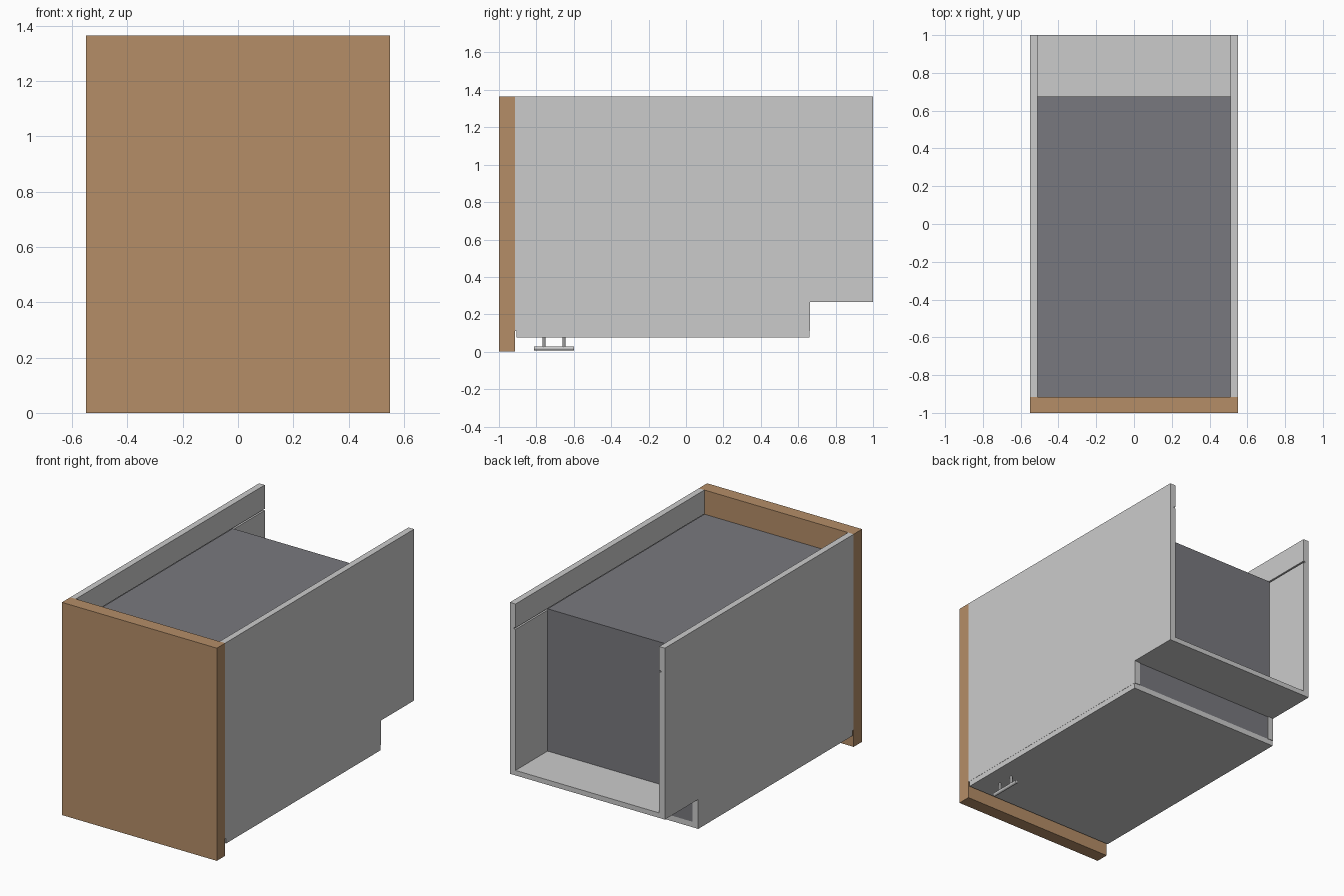
import bpy, bmesh
from mathutils import Vector

if "Cube" in bpy.data.objects:
    bpy.data.objects.remove(bpy.data.objects["Cube"])


def material(name, rgb):
    m = bpy.data.materials.new(name)
    m.diffuse_color = (*rgb, 1)
    m.use_nodes = True
    m.node_tree.nodes["Principled BSDF"].inputs["Base Color"].default_value = m.diffuse_color
    return m


wood = material("wood_brown", (0.46, 0.27, 0.137))
dark = material("dark_grey", (0.19, 0.19, 0.21))


def extrude_x(name, profile, x0, x1, mat=None):
    """Extrude a closed (y, z) profile from x0 to x1."""
    bm = bmesh.new()
    face = bm.faces.new([bm.verts.new((x0, y, z)) for y, z in profile])
    ext = bmesh.ops.extrude_face_region(bm, geom=[face])
    verts = [g for g in ext["geom"] if isinstance(g, bmesh.types.BMVert)]
    bmesh.ops.translate(bm, verts=verts, vec=(x1 - x0, 0, 0))
    bmesh.ops.recalc_face_normals(bm, faces=bm.faces)
    mesh = bpy.data.meshes.new(name)
    bm.to_mesh(mesh)
    bm.free()
    ob = bpy.data.objects.new(name, mesh)
    bpy.context.collection.objects.link(ob)
    if mat:
        mesh.materials.append(mat)
    return ob


def box(name, half_w, y, z, mat=None):
    pts = [(y[0], z[0]), (y[1], z[0]), (y[1], z[1]), (y[0], z[1])]
    return extrude_x(name, pts, -half_w, half_w, mat)


def rod(name, a, b, r):
    a, b = Vector(a), Vector(b)
    bpy.ops.mesh.primitive_cylinder_add(
        vertices=20, radius=r, depth=(b - a).length, location=(a + b) / 2,
        rotation=(b - a).to_track_quat('Z', 'Y').to_euler())
    ob = bpy.context.object
    ob.name = name
    bpy.ops.object.shade_smooth_by_angle()
    return ob


def cut(target, cutter):
    mod = target.modifiers.new("cut", 'BOOLEAN')
    mod.operation = 'DIFFERENCE'
    mod.solver = 'EXACT'
    mod.object = cutter
    bpy.context.view_layer.objects.active = target
    bpy.ops.object.modifier_apply(modifier=mod.name)
    bpy.data.objects.remove(cutter)


STEP = 0.664    # y of the stepped underside
FRONT = -0.915  # y of the back of the front panel

# front panel
box("front_panel", 0.55, (-1, FRONT), (0, 1.365), wood)

# side walls with the raised rear shelf, cut from one stepped block
shell = extrude_x("side_walls_and_shelf", [
    (FRONT, 0.11), (STEP, 0.11), (STEP, 0.265),
    (1, 0.265), (1, 1.365), (FRONT, 1.365)], -0.55, 0.55)
cut(shell, box("upper_cutter", 0.51, (-1.2, 1.2), (0.297, 1.6)))
cut(shell, box("lower_cutter", 0.51, (-1.2, 0.8), (0, 0.265)))
# thin groove along the inside of both walls
cut(shell, box("groove_cutter", 0.522, (-1.2, 1.2), (1.202, 1.212)))

# dark inner body above and below the shelf
box("inner_body", 0.51, (FRONT, 0.675), (0.297, 1.21), dark)
box("lower_back_panel", 0.51, (FRONT, STEP - 0.004), (0.11, 0.265), dark)

# bottom board
box("bottom_board", 0.549, (-0.905, 0.66), (0.075, 0.11))

# pull handle under the board
HX = 0.43
rod("handle_bar", (HX, -0.812, 0.018), (HX, -0.6, 0.018), 0.011)
for i, y in enumerate((-0.759, -0.652)):
    rod(f"handle_post_{i + 1}", (HX, y, 0.018), (HX, y, 0.076), 0.007)
